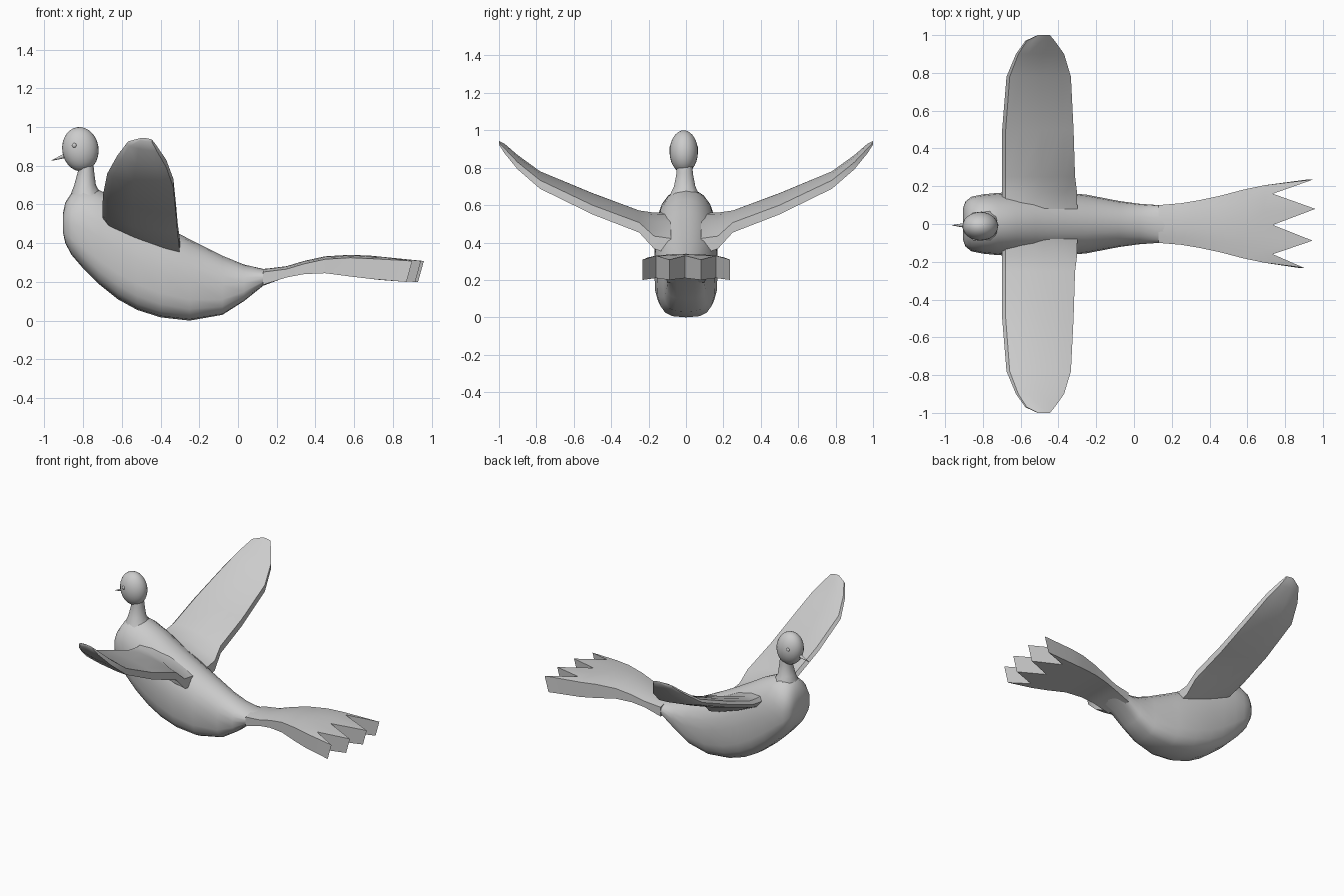
import bpy, bmesh, math
from mathutils import Matrix

if "Cube" in bpy.data.objects:
    bpy.data.objects.remove(bpy.data.objects["Cube"])


def finish(name, bm, angle=40):
    bmesh.ops.recalc_face_normals(bm, faces=bm.faces)
    me = bpy.data.meshes.new(name)
    bm.to_mesh(me)
    bm.free()
    ob = bpy.data.objects.new(name, me)
    bpy.context.collection.objects.link(ob)
    bpy.ops.object.select_all(action='DESELECT')
    ob.select_set(True)
    bpy.context.view_layer.objects.active = ob
    bpy.ops.object.shade_smooth_by_angle(angle=math.radians(angle))
    return ob


def loft(name, rings, angle=40):
    bm = bmesh.new()
    loops = [[bm.verts.new(p) for p in r] for r in rings]
    n = len(loops[0])
    for a, b in zip(loops, loops[1:]):
        for i in range(n):
            j = (i + 1) % n
            bm.faces.new((a[i], a[j], b[j], b[i]))
    bm.faces.new(loops[0])
    bm.faces.new(loops[-1])
    return finish(name, bm, angle)


def spow(v, e):
    return math.copysign(abs(v) ** e, v)


# Body: boxy oval sections along x (x, z low, z high, half width)
stations = [(-.905, .46, .55, .085), (-.892, .40, .61, .12), (-.86, .34, .66, .145),
            (-.80, .27, .69, .157), (-.72, .19, .675, .165), (-.62, .11, .63, .168),
            (-.52, .055, .57, .17), (-.40, .017, .50, .17), (-.25, 0, .42, .155),
            (-.08, .03, .335, .122), (.03, .10, .29, .107), (.13, .18, .267, .10),
            (.25, .225, .278, .107)]
rings = []
for x, lo, hi, w in stations:
    mid = lo + (hi - lo) * .5
    ring = []
    for k in range(20):
        t = math.tau * k / 20
        c, s = math.cos(t), math.sin(t)
        e = .95 if s > 0 else .62
        ring.append((x, w * spow(c, e), mid + (hi - lo) / 2 * spow(s, e)))
    rings.append(ring)
loft("body", rings, 50)

# Wings: tilted thin sections (y, front x, rear x, front z, rear z, thickness)
span = [(.08, -.70, -.30, .53, .38, .11), (.17, -.70, -.302, .535, .40, .09),
        (.25, -.70, -.312, .55, .48, .07), (.50, -.698, -.32, .645, .575, .065),
        (.78, -.675, -.334, .76, .71, .06), (.90, -.625, -.37, .85, .81, .05),
        (.97, -.575, -.42, .915, .89, .035), (1.0, -.51, -.445, .937, .93, .015)]
shape = [(0, 0), (.05, .35), (.25, .55), (.55, .6), (.85, .5), (1, .38),
         (1, -.38), (.8, -.5), (.4, -.5), (.08, -.35)]
for side, label in ((1, "left"), (-1, "right")):
    loft(label + "_wing",
         [[(a + (b - a) * u, side * y, za + (zb - za) * u + th * v) for u, v in shape]
          for y, a, b, za, zb, th in span])

# Tail: fanned slab ending in four feather points
rows = [(.13, .10, .266, .185), (.25, .11, .281, .223), (.34, .125, .308, .240),
        (.45, .148, .332, .245), (.58, .182, .34, .228), (.69, .205, .335, .215)]
tips = [(.90, -.232), (.735, -.16), (.945, -.088), (.735, -.005), (.96, .08),
        (.735, .16), (.95, .236)]
bm = bmesh.new()
top, bot = [], []
for x, w, zt, zb in rows:
    us = [(i - 3) / 3 for i in range(7)]
    top.append([bm.verts.new((x, w * u, zt - .015 * u * u)) for u in us])
    bot.append([bm.verts.new((x, w * u, zb)) for u in us])
top.append([bm.verts.new((x, y, .33 if x < .8 else .308)) for x, y in tips])
bot.append([bm.verts.new((x - (.03 if x > .8 else 0), y, .21 if x < .8 else .20)) for x, y in tips])
for r in range(len(rows)):
    for g in (top, bot):
        for i in range(6):
            bm.faces.new((g[r][i], g[r][i + 1], g[r + 1][i + 1], g[r + 1][i]))
    for i in (0, 6):
        bm.faces.new((top[r][i], top[r + 1][i], bot[r + 1][i], bot[r][i]))
for r in (0, -1):
    for i in range(6):
        bm.faces.new((top[r][i], top[r][i + 1], bot[r][i + 1], bot[r][i]))
finish("tail", bm, 35)

# Neck: flared column (z, centre x, half depth, half width)
loft("neck", [[(cx + rx * math.cos(math.tau * k / 10), -.007 + ry * math.sin(math.tau * k / 10), z)
               for k in range(10)]
              for z, cx, rx, ry in ((.56, -.77, .11, .12), (.65, -.785, .08, .085),
                                    (.70, -.79, .056, .06), (.77, -.785, .042, .046),
                                    (.84, -.79, .04, .042))])


def ball(name, pos, radii, tilt=0, seg=20):
    bm = bmesh.new()
    bmesh.ops.create_uvsphere(bm, u_segments=seg, v_segments=seg // 2 + 2, radius=1)
    bmesh.ops.transform(bm, verts=bm.verts, matrix=Matrix.Translation(pos)
                        @ Matrix.Rotation(tilt, 4, 'Y') @ Matrix.Diagonal((*radii, 1)))
    return finish(name, bm, 60)


# Head and eyes
ball("head", (-.814, -.012, .885), (.094, .076, .115), math.radians(-8), 24)
for side, label in ((1, "left"), (-1, "right")):
    ball(label + "_eye", (-.845, -.012 + side * .069, .905), (.012, .008, .012), 0, 10)

# Beak: slim cone pointing forward and down
bm = bmesh.new()
bmesh.ops.create_cone(bm, cap_ends=True, segments=10, radius1=.017, radius2=.001, depth=.10)
bmesh.ops.transform(bm, verts=bm.verts, matrix=Matrix.Translation((-.917, -.007, .843))
                    @ Matrix.Rotation(math.radians(-110), 4, 'Y'))
finish("beak", bm)
